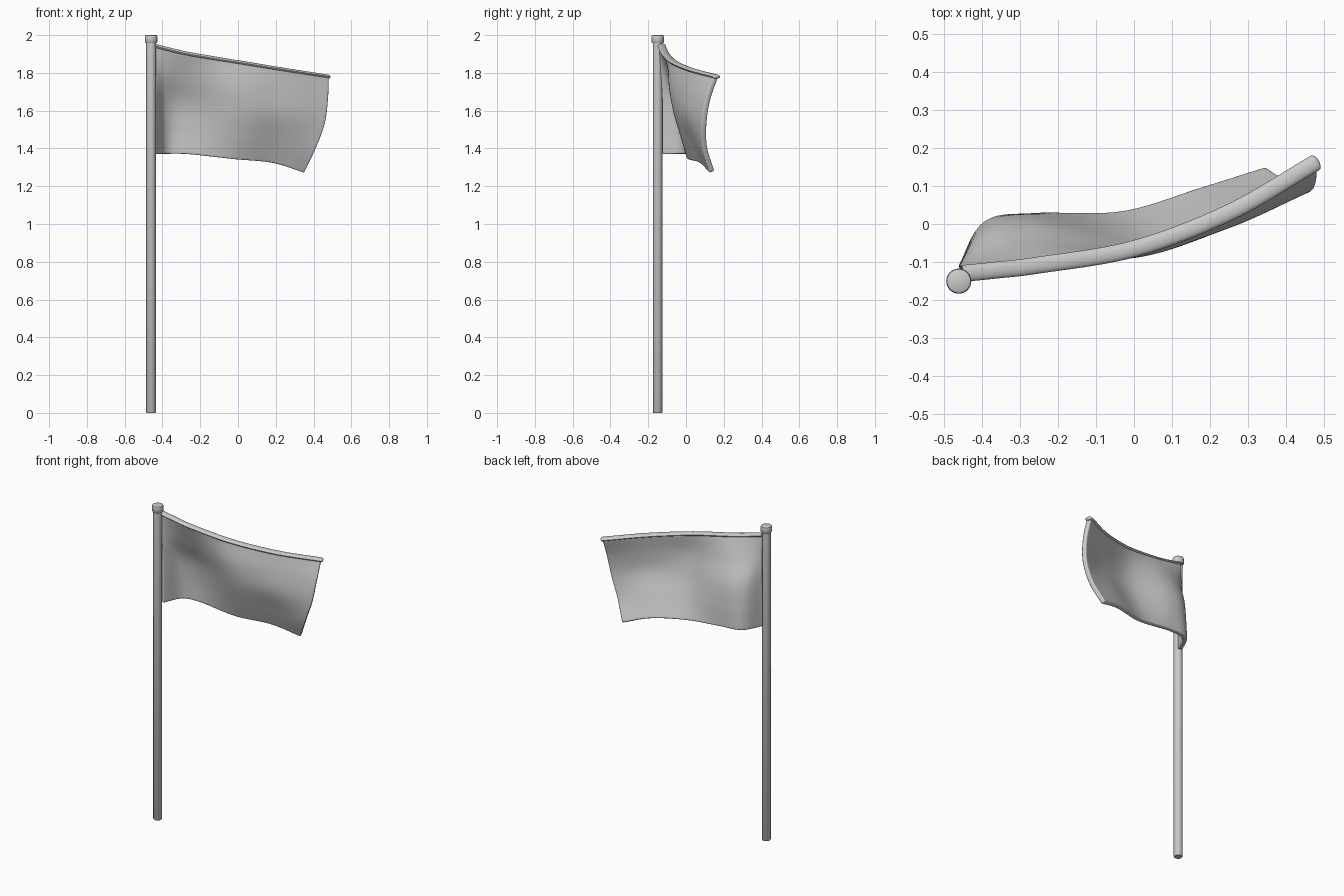
import bpy, bmesh, math
from mathutils import Vector

if "Cube" in bpy.data.objects:
    bpy.data.objects.remove(bpy.data.objects["Cube"])

# Control rows of the cloth, top to bottom; each runs from pole to free edge
ROWS = [
    [(-.45, -.13, 1.945), (-.37, -.122, 1.925), (-.25, -.108, 1.898), (0, -.065, 1.856), (.25, .03, 1.815), (.475, .16, 1.78)],
    [(-.45, -.125, 1.81), (-.38, -.085, 1.79), (-.26, -.06, 1.765), (0, -.075, 1.735), (.24, .005, 1.70), (.472, .118, 1.66)],
    [(-.45, -.12, 1.66), (-.385, -.035, 1.65), (-.26, -.01, 1.635), (0, -.055, 1.605), (.24, .005, 1.58), (.455, .097, 1.53)],
    [(-.45, -.12, 1.515), (-.385, -.015, 1.51), (-.26, .01, 1.503), (-.01, -.018, 1.475), (.22, .045, 1.45), (.408, .10, 1.40)],
    [(-.45, -.12, 1.37), (-.385, -.005, 1.372), (-.26, .015, 1.37), (-.03, .022, 1.347), (.18, .085, 1.327), (.348, .138, 1.275)],
]


def spline(pts, t):
    """Point at t (0..1) on a smooth curve through pts."""
    p = [Vector(q) for q in pts]
    p = [2 * p[0] - p[1]] + p + [2 * p[-1] - p[-2]]
    s = t * (len(pts) - 1)
    i = min(int(s), len(pts) - 2)
    f = s - i
    a, b, c, d = p[i:i + 4]
    return .5 * (2 * b + (c - a) * f + (2 * a - 5 * b + 4 * c - d) * f ** 2
                 + (3 * b - a - 3 * c + d) * f ** 3)


def cloth_point(u, v):
    return spline([spline(r, u) for r in ROWS], v)


def add_mesh(name, bm):
    bmesh.ops.recalc_face_normals(bm, faces=bm.faces)
    me = bpy.data.meshes.new(name)
    bm.to_mesh(me)
    bm.free()
    ob = bpy.data.objects.new(name, me)
    bpy.context.collection.objects.link(ob)
    return ob


def bridge(bm, rings, closed):
    for a, b in zip(rings, rings[1:]):
        n = len(a)
        for i in range(n if closed else n - 1):
            j = (i + 1) % n
            bm.faces.new((a[i], a[j], b[j], b[i]))


def smooth(ob):
    bpy.ops.object.select_all(action='DESELECT')
    ob.select_set(True)
    bpy.context.view_layer.objects.active = ob
    bpy.ops.object.shade_smooth_by_angle(angle=math.radians(40))


def lathe(name, profile, n=32):
    bm = bmesh.new()
    rings = [[bm.verts.new((-.46 + r * math.cos(2 * math.pi * i / n),
                            -.15 + r * math.sin(2 * math.pi * i / n), z))
              for i in range(n)] for r, z in profile]
    bridge(bm, rings, True)
    bm.faces.new(rings[0])
    bm.faces.new(rings[-1])
    smooth(add_mesh(name, bm))


# Pole and its cap
lathe("pole", [(.023, 0), (.026, .004), (.026, 1.965)])
lathe("pole_cap", [(.028, 1.957), (.033, 1.963), (.033, 1.991), (.031, 1.997), (.026, 2.0)])

# Waving cloth with thickness and rounded rim
NU, NV = 60, 36
bm = bmesh.new()
grid = [[bm.verts.new(cloth_point(u / NU, v / NV)) for u in range(NU + 1)] for v in range(NV + 1)]
bridge(bm, grid, False)
flag = add_mesh("flag", bm)
smooth(flag)
solid = flag.modifiers.new("thickness", 'SOLIDIFY')
solid.thickness = .028
solid.offset = 0
bev = flag.modifiers.new("round_rim", 'BEVEL')
bev.width = .008
bev.segments = 3
bev.limit_method = 'ANGLE'
bev.angle_limit = math.radians(50)

# Flattened hem along the top edge, tapering at the free end
bm = bmesh.new()
rings = []
for k in range(NU + 4):
    over = max(0, k - NU)
    u = min(k, NU) / NU
    c = cloth_point(u, 0)
    d = cloth_point(min(u + .01, 1), 0) - cloth_point(max(u - .01, 0), 0)
    d.normalize()
    side = d.cross(Vector((0, 0, 1))).normalized()
    up = side.cross(d)
    f = math.cos(over / 3 * 1.3)
    c = c + d * .012 * math.sin(over / 3 * 1.3)
    rings.append([bm.verts.new(c + side * .022 * f * math.cos(a) + up * .011 * f * math.sin(a))
                  for a in (2 * math.pi * i / 16 for i in range(16))])
bridge(bm, rings, True)
bm.faces.new(rings[0])
bm.faces.new(rings[-1])
smooth(add_mesh("flag_top_hem", bm))
